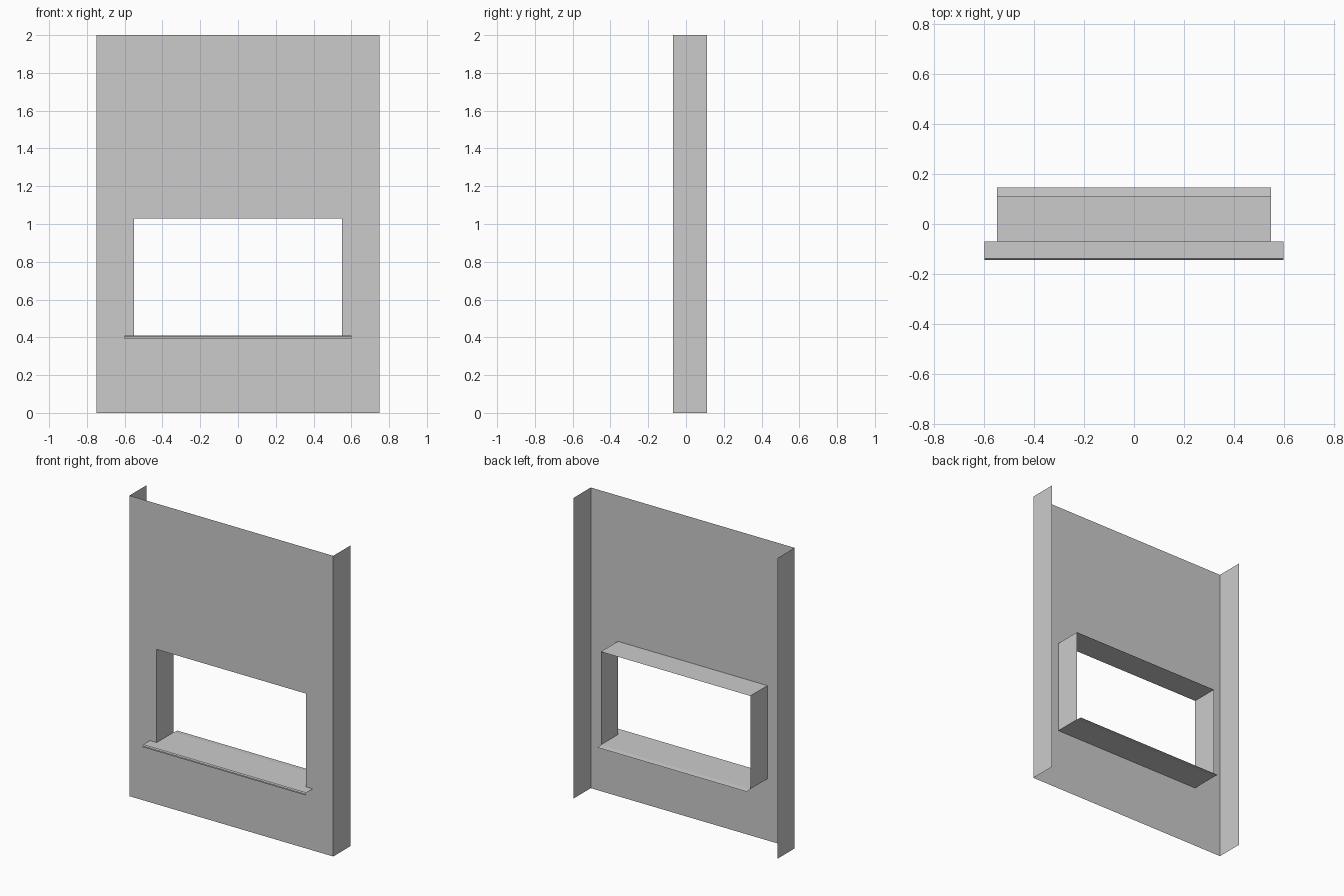
import bpy, bmesh

if "Cube" in bpy.data.objects:
    bpy.data.objects.remove(bpy.data.objects["Cube"])

W, H = 0.75, 2.0             # wall half width, height
HW, Z0, Z1 = 0.55, 0.41, 1.03  # opening half width, bottom, top
YF, YB = -0.07, 0.11         # wall front and return depth
SW = 0.60                    # sill nose half width


def make(name, quads):
    bm = bmesh.new()
    for q in quads:
        bm.faces.new([bm.verts.new(p) for p in q])
    bmesh.ops.remove_doubles(bm, verts=bm.verts, dist=1e-5)
    me = bpy.data.meshes.new(name)
    bm.to_mesh(me)
    bm.free()
    ob = bpy.data.objects.new(name, me)
    bpy.context.collection.objects.link(ob)
    return ob


def strip(profile, half):
    """Sweep a (y, z) profile across x."""
    return [[(half, *a), (-half, *a), (-half, *b), (half, *b)]
            for a, b in zip(profile, profile[1:])]


# front sheet: 3 x 3 grid of panels without the middle one
xs, zs = [-W, -HW, HW, W], [0, Z0, Z1, H]
make("wall_front", [
    [(xs[i], YF, zs[j]), (xs[i + 1], YF, zs[j]),
     (xs[i + 1], YF, zs[j + 1]), (xs[i], YF, zs[j + 1])]
    for i in range(3) for j in range(3) if (i, j) != (1, 1)])

# folded wall sides
for s, side in ((-1, "left"), (1, "right")):
    q = [(s * W, YF, 0), (s * W, YB, 0), (s * W, YB, H), (s * W, YF, H)]
    make("wall_side_" + side, [q[::s]])

# window reveal: jambs and head, facing away from the opening
jambs = []
for s in (-1, 1):
    q = [(s * HW, YF, Z0), (s * HW, YB, Z0), (s * HW, YB, Z1), (s * HW, YF, Z1)]
    jambs.append(q[::s])
head = [(-HW, YF, Z1), (HW, YF, Z1), (HW, YB, Z1), (-HW, YB, Z1)]
make("window_reveal", jambs + [head])

# sill board through the opening, projecting slightly at the back
make("sill_board", strip([(YF, Z0), (YB, Z0), (0.147, Z0 - 0.003)], HW))

# wider sill nose with a small turned-down lip
make("sill_nose", strip([(-0.145, 0.395), (-0.145, 0.404), (-0.139, Z0), (YF, Z0)], SW))
